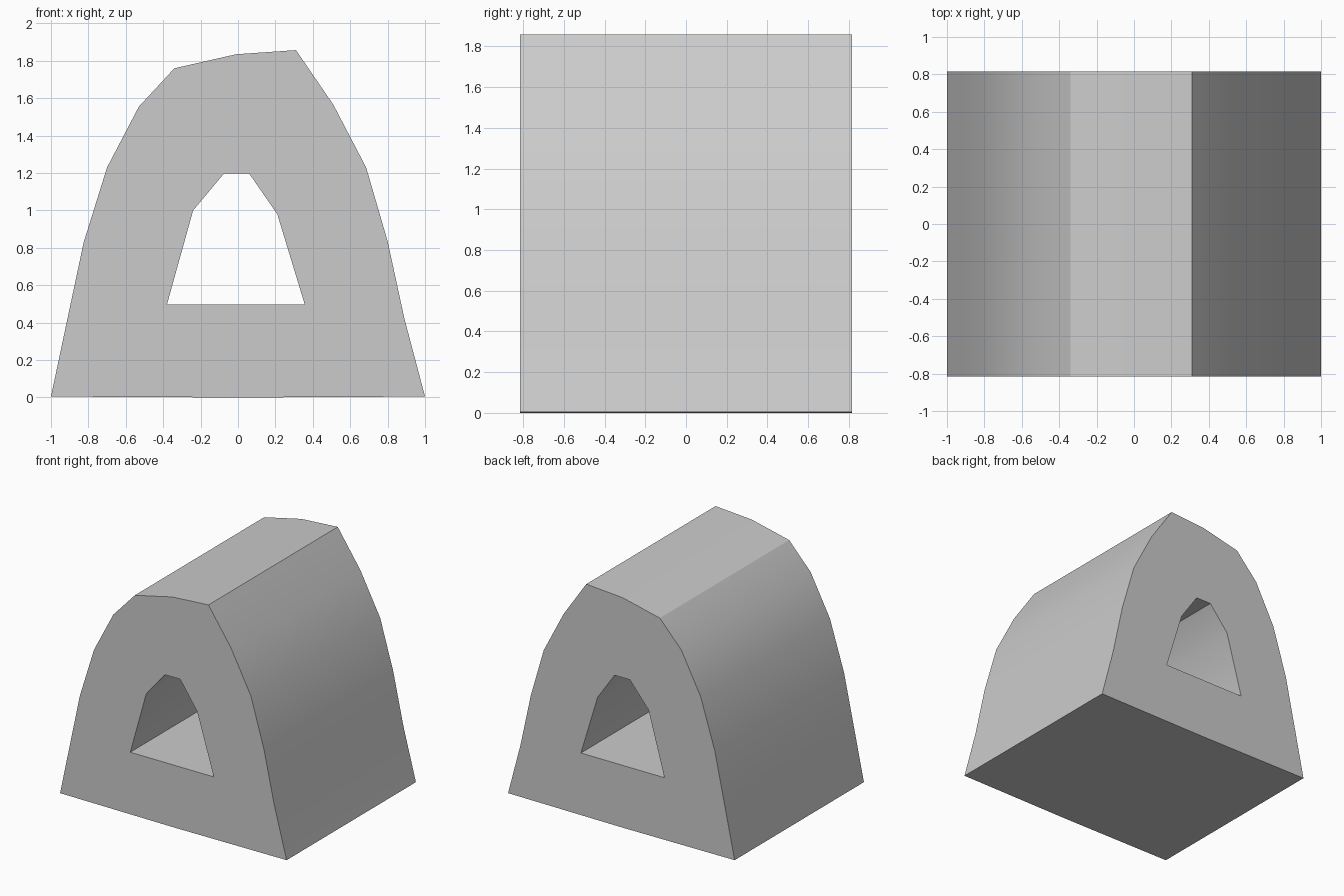
import bpy, bmesh, math

if "Cube" in bpy.data.objects:
    bpy.data.objects.remove(bpy.data.objects["Cube"])

HALF_DEPTH = 0.815

# outer arch outline and tunnel outline as (x, z)
outer = [(-1, 0.005), (-0.91, 0.43), (-0.825, 0.83), (-0.70, 1.23), (-0.53, 1.555),
         (-0.34, 1.76), (-0.01, 1.835), (0.31, 1.857), (0.51, 1.565), (0.685, 1.23),
         (0.80, 0.835), (0.89, 0.42), (1, 0.005), (0, 0)]
tunnel = [(-0.38, 0.497), (-0.24, 1.0), (-0.075, 1.197), (0.06, 1.197),
          (0.21, 0.98), (0.357, 0.497)]

bm = bmesh.new()


def loop_edges(points):
    vs = [bm.verts.new((x, -HALF_DEPTH, z)) for x, z in points]
    return [bm.edges.new((vs[i - 1], vs[i])) for i in range(len(vs))]


# front face with its opening, then pushed back to form the block
edges = loop_edges(outer) + loop_edges(tunnel)
bmesh.ops.triangle_fill(bm, edges=edges, use_beauty=True)
result = bmesh.ops.extrude_face_region(bm, geom=bm.faces[:], use_keep_orig=True)
back = [g for g in result["geom"] if isinstance(g, bmesh.types.BMVert)]
bmesh.ops.translate(bm, verts=back, vec=(0, 2 * HALF_DEPTH, 0))
bmesh.ops.recalc_face_normals(bm, faces=bm.faces[:])

mesh = bpy.data.meshes.new("arched_shelter")
bm.to_mesh(mesh)
bm.free()
shelter = bpy.data.objects.new("arched_shelter", mesh)
bpy.context.collection.objects.link(shelter)

# soft shading across the shallow roof facets
bpy.context.view_layer.objects.active = shelter
shelter.select_set(True)
bpy.ops.object.shade_smooth_by_angle(angle=math.radians(30))
